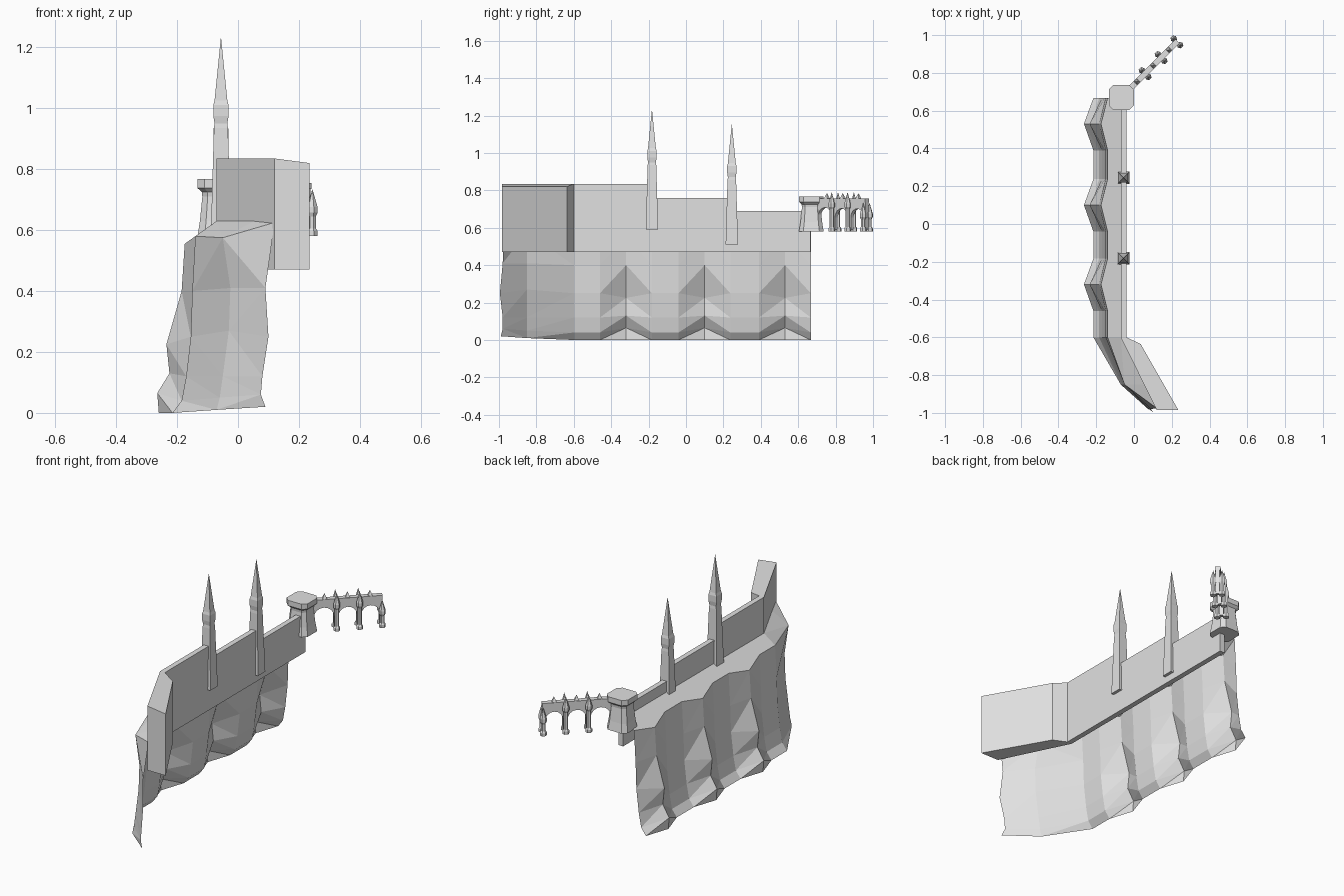
import bpy, bmesh, math
from mathutils import Matrix, Vector

if "Cube" in bpy.data.objects:
    bpy.data.objects.remove(bpy.data.objects["Cube"])

stone = bpy.data.materials.new("pale_grey_stone")
stone.use_nodes = True
stone.diffuse_color = (0.75, 0.75, 0.75, 1)
stone.node_tree.nodes["Principled BSDF"].inputs["Base Color"].default_value = (0.75, 0.75, 0.75, 1)


def finish(bm, name, matrix=None, closed=True):
    if closed:
        bmesh.ops.recalc_face_normals(bm, faces=bm.faces)
    mesh = bpy.data.meshes.new(name)
    bm.to_mesh(mesh)
    bm.free()
    mesh.materials.append(stone)
    obj = bpy.data.objects.new(name, mesh)
    if matrix:
        obj.matrix_world = matrix
    bpy.context.collection.objects.link(obj)
    return obj


def prism(name, outline, bottom, tops):
    """Upright block on an outline, with a top height per corner."""
    bm = bmesh.new()
    low = [bm.verts.new((x, y, bottom)) for x, y in outline]
    high = [bm.verts.new((x, y, t)) for (x, y), t in zip(outline, tops)]
    bm.faces.new(low[::-1])
    bm.faces.new(high)
    n = len(low)
    for i in range(n):
        j = (i + 1) % n
        bm.faces.new((low[i], low[j], high[j], high[i]))
    return finish(bm, name)


def stack(name, section, profile, matrix):
    """Scale a cross-section through (size, height) steps; size 0 makes a tip."""
    bm = bmesh.new()
    rings = []
    for size, z in profile:
        if size == 0:
            rings.append([bm.verts.new((0, 0, z))])
        else:
            rings.append([bm.verts.new((x * size, y * size, z)) for x, y in section])
    n = len(section)
    for a, b in zip(rings, rings[1:]):
        for i in range(n):
            j = (i + 1) % n
            bm.faces.new((a[i], a[j], b[0]) if len(b) == 1 else (a[i], a[j], b[j], b[i]))
    bm.faces.new(rings[0][::-1])
    if len(rings[-1]) > 1:
        bm.faces.new(rings[-1])
    return finish(bm, name, matrix)


SQUARE = [(-1, -1), (1, -1), (1, 1), (-1, 1)]
CHAMFERED = [(-1, -.65), (-.65, -1), (.65, -1), (1, -.65), (1, .65), (.65, 1), (-.65, 1), (-1, .65)]
HEXAGON = [(math.cos(i * math.pi / 3), math.sin(i * math.pi / 3)) for i in range(6)]

# Cliff sheet: columns run from the wall foot over the terrace edge to the ground
WALL_OUT, WALL_IN = -0.07, -0.04
RIDGE = [(-.175, .555), (-.185, .40), (-.235, .225), (-.225, .13), (-.265, .065), (-.26, 0)]
BAY = [(-.14, .58), (-.15, .40), (-.155, .25), (-.17, .12), (-.185, .04), (-.215, 0)]
NEAR = [(-.05, .575), (-.025, .41), (-.03, .27), (-.05, .12), (-.06, .05), (-.07, .01)]
TIP = [(.12, .625), (.09, .41), (.10, .25), (.08, .12), (.075, .06), (.09, .02)]
TIP_Y = [-.975, -.98, -.995, -.98, -.98, -.99]

columns = [[(.12, -.98, .63)] + [(x, y, z) for (x, z), y in zip(TIP, TIP_Y)],
           [(.055, -.85, .63)] + [(x, -.85, z) for x, z in NEAR],
           [(WALL_OUT, -.6, .63)] + [(x, -.6, z) for x, z in BAY]]
for ridge_y in (-.32, .10, .53):
    for y, profile in ((ridge_y - .14, BAY), (ridge_y, RIDGE), (ridge_y + .137, BAY)):
        columns.append([(WALL_OUT, y, .63)] + [(x, y, z) for x, z in profile])

bm = bmesh.new()
grid = [[bm.verts.new(p) for p in col] for col in columns]
for a, b in zip(grid, grid[1:]):
    for i in range(len(a) - 1):
        bm.faces.new((a[i], b[i], b[i + 1], a[i + 1]))
bmesh.ops.triangulate(bm, faces=bm.faces, quad_method='SHORT_EDGE')
bmesh.ops.recalc_face_normals(bm, faces=bm.faces)
if sum((f.normal.x * f.calc_area() for f in bm.faces)) > 0:
    bmesh.ops.reverse_faces(bm, faces=bm.faces)
finish(bm, "cliff_and_terrace", closed=False)

# Stepped wall
for i, (y0, y1, top) in enumerate([(-.6, -.18, .835), (-.18, .245, .76), (.245, .665, .69)]):
    prism("wall_section_%d" % (i + 1),
          [(WALL_OUT, y0), (WALL_IN, y0), (WALL_IN, y1), (WALL_OUT, y1)], .47, [top] * 4)

# Thick angled bastion at the front end
prism("front_bastion", [(WALL_OUT, -.6), (.12, -.985), (.235, -.985), (.035, -.635), (WALL_IN, -.6)],
      .47, [.835, .835, .82, .82, .835])

# Spires astride the steps in the wall
SPIRE = [(.033, 0), (.023, .345), (.021, .36), (.025, .385), (.025, .42), (.021, .435), (0, .645)]
for name, y, z in (("front_spire", -.182, .59), ("rear_spire", .245, .51)):
    stack(name, SQUARE, SPIRE, Matrix.Translation((-.056, y, z)))

# Corner tower
stack("corner_tower", CHAMFERED,
      [(.066, .58), (.058, .63), (.05, .71), (.052, .725), (.066, .738), (.066, .768)],
      Matrix.Translation((-.067, .67, 0)))

# Arched bridge, built along local x and turned to run from the tower
bridge = Matrix.Translation((-.067, .67, 0)) @ Matrix.Rotation(math.radians(45), 4, 'Z')
PIERS = [.178, .298, .416]
HALF = .012
outline = [(.05, .745), (.05, .66)]
left = .06
for s in PIERS:
    a, b = left, s - HALF
    mid, r = (a + b) / 2, (b - a) / 2
    outline += [(mid - r * math.cos(t * math.pi / 8), .655 + r * math.sin(t * math.pi / 8))
                for t in range(9)]
    outline += [(b, .59), (min(s + HALF, .42), .59)]
    left = s + HALF
outline.append((.42, .745))
bm = bmesh.new()
face = bm.faces.new([bm.verts.new((s, -.011, z)) for s, z in outline])
moved = bmesh.ops.extrude_face_region(bm, geom=[face])["geom"]
bmesh.ops.translate(bm, vec=Vector((0, .022, 0)),
                    verts=[v for v in moved if isinstance(v, bmesh.types.BMVert)])
bmesh.ops.triangulate(bm, faces=[f for f in bm.faces if len(f.verts) > 4])
finish(bm, "bridge_arches", bridge)

# Parapet slab along the bridge top
prism("bridge_parapet", [(.05, -.015), (.42, -.015), (.42, .015), (.05, .015)],
      .735, [.755] * 4).matrix_world = bridge

# Paired buttresses with pinnacles, and a small pinnacle over each arch
BUTTRESS = [(.018, .58), (.018, .597), (.012, .605), (.012, .70), (.018, .712), (.018, .73), (0, .79)]
LOW_BUTTRESS = [(k, z - .055 * (z > .65)) for k, z in BUTTRESS]
for i, s in enumerate(PIERS):
    for side in (-1, 1):
        stack("bridge_buttress", HEXAGON, LOW_BUTTRESS if i == 2 else BUTTRESS,
              bridge @ Matrix.Translation((s, side * .024, 0)))
    stack("arch_pinnacle", SQUARE, [(.011, .74), (.011, .757), (0, .785)],
          bridge @ Matrix.Translation((s - .06, 0, 0)))
